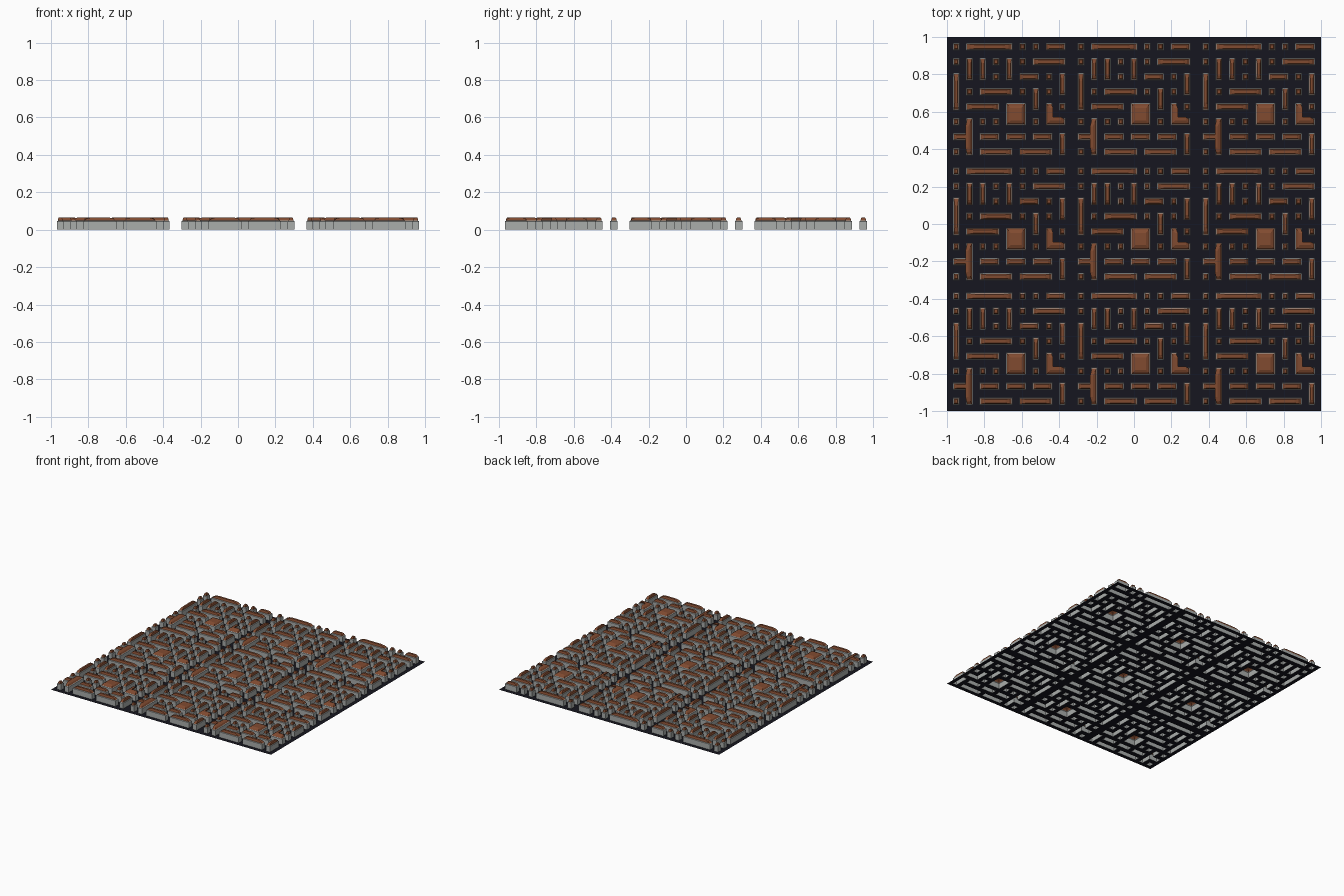
import bpy, bmesh
from mathutils import Vector

if "Cube" in bpy.data.objects:
    bpy.data.objects.remove(bpy.data.objects["Cube"])

TILE = 2 / 3
MARGIN = 0.032

# Layout of one tile: each letter is one raised block
LAYOUT = ["abbbbcdee",
          "fghijklll",
          "mghnjoopq",
          "mrssstuvq",
          "mwwwBBuLx",
          "yTz1BB2LL",
          "TT3344556",
          "7T8889996"]
ROWS, COLS = len(LAYOUT), len(LAYOUT[0])


def material(name, color):
    m = bpy.data.materials.new(name)
    m.diffuse_color = (*color, 1)
    m.use_nodes = True
    m.node_tree.nodes["Principled BSDF"].inputs["Base Color"].default_value = m.diffuse_color
    return m


def grid_lines(cells):
    """Margin, then cells and gaps of equal width, then margin."""
    n = 2 * cells - 1
    step = (TILE - 2 * MARGIN) / n
    return [0] + [MARGIN + k * step for k in range(n + 1)] + [TILE]


def label(i, j):
    """Block letter for a fine grid square, or None for floor."""
    i, j = i - 1, j - 1
    if not (0 <= i < 2 * COLS - 1 and 0 <= j < 2 * ROWS - 1):
        return None
    found = {LAYOUT[r][c] for r in (j // 2, (j + 1) // 2) for c in (i // 2, (i + 1) // 2)}
    return found.pop() if len(found) == 1 else None


def raise_face(bm, face, z, scale, mat):
    """Extrude a face to height z, scaled about its centre."""
    top = bmesh.ops.extrude_discrete_faces(bm, faces=[face])["faces"][0]
    centre = top.calc_center_bounds()
    for v in top.verts:
        v.co.x = centre.x + (v.co.x - centre.x) * scale
        v.co.y = centre.y + (v.co.y - centre.y) * scale
        v.co.z = z
    for e in top.edges:
        for f in e.link_faces:
            f.material_index = mat
    return top


bm = bmesh.new()
xs, ys = grid_lines(COLS), grid_lines(ROWS)
verts = [[bm.verts.new((x - 1, 1 - y, 0)) for x in xs] for y in ys]

# Floor, with the squares of each block collected
blocks = {}
for j in range(len(ys) - 1):
    for i in range(len(xs) - 1):
        f = bm.faces.new((verts[j + 1][i], verts[j + 1][i + 1], verts[j][i + 1], verts[j][i]))
        key = label(i, j)
        if key:
            blocks.setdefault(key, []).append(f)

# Merge each block's squares into one outline
outlines = []
for faces in blocks.values():
    if len(faces) > 1:
        faces = bmesh.ops.dissolve_faces(bm, faces=faces, use_verts=False)["region"]
    outlines.append(faces[0])
loose = [v for v in bm.verts if not v.link_faces]
bmesh.ops.delete(bm, geom=loose, context="VERTS")

# Grey walls, grey rim, then the domed brown cap
for face in outlines:
    top = raise_face(bm, face, 0.045, 1.0, 1)
    bmesh.ops.inset_individual(bm, faces=[top], thickness=0.005, depth=0.003, use_even_offset=True)
    top = raise_face(bm, top, 0.059, 0.85, 2)
    raise_face(bm, top, 0.065, 0.7, 2)

mesh = bpy.data.meshes.new("maze_panel")
bm.normal_update()
bm.to_mesh(mesh)
bm.free()
for name, color in (("floor_dark", (0.008, 0.008, 0.014)),
                    ("wall_grey", (0.4, 0.42, 0.41)),
                    ("cap_brown", (0.22, 0.07, 0.03))):
    mesh.materials.append(material(name, color))

panel = bpy.data.objects.new("maze_panel", mesh)
bpy.context.collection.objects.link(panel)

# Repeat the tile three by three
for name, offset in (("across", (TILE, 0, 0)), ("down", (0, -TILE, 0))):
    arr = panel.modifiers.new(name, "ARRAY")
    arr.count = 3
    arr.use_relative_offset = False
    arr.use_constant_offset = True
    arr.constant_offset_displace = Vector(offset)
    arr.use_merge_vertices = True
    arr.merge_threshold = 0.0005
